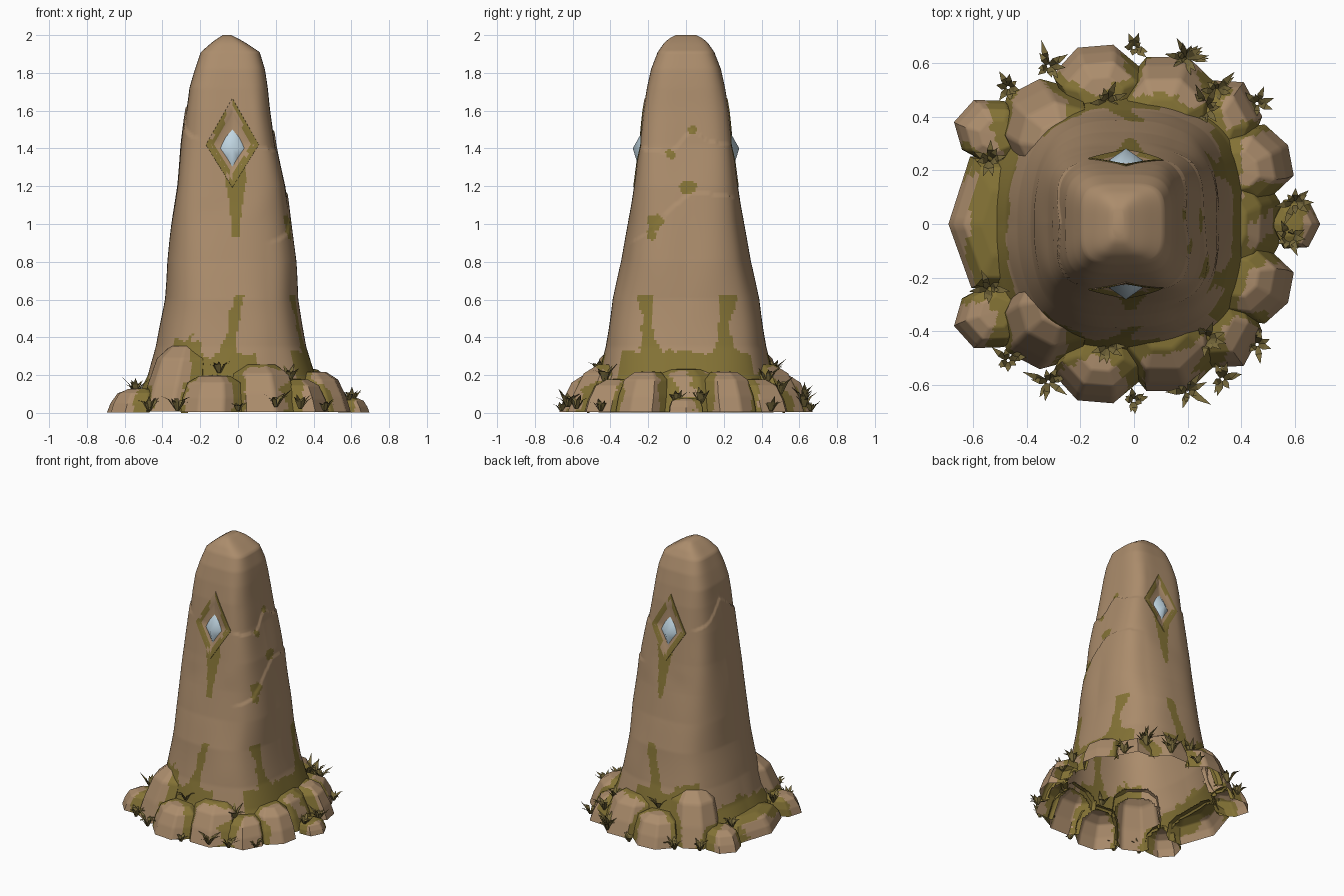
import bpy, bmesh, math, random
from mathutils import Vector, noise

if "Cube" in bpy.data.objects:
    bpy.data.objects.remove(bpy.data.objects["Cube"])


def material(name, rgb):
    m = bpy.data.materials.new(name)
    m.diffuse_color = (*rgb, 1)
    m.use_nodes = True
    m.node_tree.nodes["Principled BSDF"].inputs["Base Color"].default_value = m.diffuse_color
    return m


ROCK = material("brown rock", (0.41, 0.265, 0.15))
MOSS = material("moss", (0.23, 0.17, 0.036))
GRASS = material("dry grass", (0.19, 0.145, 0.045))
GEM = material("pale crystal", (0.53, 0.67, 0.76))


def finish(bm, name, mats, angle=None):
    me = bpy.data.meshes.new(name)
    bm.to_mesh(me)
    bm.free()
    for m in mats:
        me.materials.append(m)
    ob = bpy.data.objects.new(name, me)
    bpy.context.collection.objects.link(ob)
    if angle:
        bpy.ops.object.select_all(action='DESELECT')
        bpy.context.view_layer.objects.active = ob
        ob.select_set(True)
        bpy.ops.object.shade_smooth_by_angle(angle=math.radians(angle))
    return ob


def ramp(a, b, v):
    t = min(1, max(0, (v - a) / (b - a)))
    return t * t * (3 - 2 * t)


def polyline(pts, t):
    for a, b in zip(pts, pts[1:]):
        if t <= b[0]:
            return a[1] + (b[1] - a[1]) * max(0, (t - a[0]) / (b[0] - a[0]))
    return pts[-1][1]


# Pillar profile: height, left x, right x, half depth
PROFILE = [(0, -.56, .49, .55), (.1, -.52, .45, .5), (.2, -.47, .40, .46), (.35, -.43, .355, .425),
           (.6, -.385, .31, .39), (.8, -.37, .30, .34), (1.0, -.345, .275, .305), (1.2, -.32, .25, .275),
           (1.42, -.30, .205, .247), (1.6, -.278, .178, .227), (1.72, -.26, .16, .207), (1.82, -.228, .142, .185),
           (1.91, -.197, .115, .15), (1.96, -.14, .04, .115), (1.985, -.105, -.005, .085), (2.0, -.08, -.035, .055)]


def section(z):
    l, r, d = (polyline([(p[0], p[i]) for p in PROFILE], z) for i in (1, 2, 3))
    return (l + r) / 2, (r - l) / 2, d


def power(z):
    return 2.6 + 1.2 * ramp(.5, 1.4, z)


def core_level(p):
    cx, hw, hd = section(p.z)
    n = power(p.z)
    return (abs((p.x - cx) / hw) ** n + abs(p.y / hd) ** n) ** (1 / n)


def front_depth(x, z):
    cx, hw, hd = section(z)
    n = power(z)
    return hd * max(0, 1 - abs((x - cx) / hw) ** n) ** (1 / n)


# Base rocks: x, y, radius x, radius y, height, sides, turn; tops lean inwards
HALF = [(-.545, .35, .125, .12, .13, 7, .2), (-.335, .375, .18, .165, .36, 8, .1), (-.135, .535, .16, .15, .20, 7, .3),
        (.125, .445, .19, .185, .26, 8, .4), (.325, .385, .15, .165, .18, 7, .1), (.445, .225, .15, .145, .22, 8, .5)]
ROCKS = [(x, s * y, rx, ry, h, n, s * t) for x, y, rx, ry, h, n, t in HALF for s in (1, -1)]
ROCKS += [(-.52, 0, .18, .28, .13, 6, math.pi), (.42, 0, .135, .21, .235, 8, .39), (.61, 0, .085, .1, .08, 6, 0)]


def rock_centre(r, z):
    k = 1 - .28 * z / math.hypot(r[0], r[1])
    return r[0] * k, r[1] * k


def rock_level(r, p):
    """Below 1 inside the rock, above 1 outside."""
    x, y = rock_centre(r, p.z)
    return (abs((p.x - x) / r[2]) ** 2.4 + abs((p.y - y) / r[3]) ** 2.4 + (p.z / r[4]) ** 4) ** .4


def wobble(p, s=9):
    return noise.noise(p * s)


# Moss rule for the pillar
SPOTS = [(-.17, 1.0, .04), (0, 1.19, .035), (-.08, 1.37, .025), (.03, 1.5, .03), (-.19, .95, .03)]


def pillar_moss(p):
    w = wobble(p) + .4 * wobble(p, 30)
    if p.z < .2 + .07 * w:
        return True
    cx, hw, hd = section(p.z)
    facing_x = abs(p.x - cx) / hw > abs(p.y) / hd
    if p.z < .32 + .05 * w and (facing_x or -.2 < p.x < .1) and p.x > -.3:
        return True
    # Patch above the tall left rock
    if -.4 < p.x < -.2 and p.z < .38 + .06 * w and not facing_x:
        return True
    if not facing_x:
        line = -.06 + .22 * (p.z - .3)
        if p.z < .62 and abs(p.x - line) < .032 + .02 * w + max(0, .4 - p.z) * .25:
            return True
        return .93 < p.z < 1.3 and abs(p.x + .015) < .018 + .11 * (p.z - .93) + .012 * w
    if p.z < .62:
        return p.x > 0 and abs(abs(p.y) - .2 - .08 * (p.z - .4)) < .035 + .025 * w + max(0, .4 - p.z) * .3
    return p.x > 0 and any(math.hypot(p.y - a, p.z - b) < r * (1 + w) for a, b, r in SPOTS)


# Standing pillar with stepped slab seams on the sides
LOWER = [(-.3, .9), (-.2, .95), (-.08, 1.08), (.03, 1.17), (.3, 1.14)]
UPPER = [(-.3, 1.41), (-.08, 1.38), (.03, 1.5), (.12, 1.44), (.3, 1.41)]
LEFT = [(-.3, 1.41), (-.15, 1.5), (0, 1.62), (.12, 1.5), (.3, 1.41)]
SEG, RINGS = 176, 176
bm = bmesh.new()
rows = []
for i in range(RINGS + 1):
    z = 2 * i / RINGS
    cx, hw, hd = section(z)
    n = power(z)
    row = []
    for j in range(SEG):
        a = 2 * math.pi * j / SEG
        c, s = math.cos(a), math.sin(a)
        k = (abs(c) ** n + abs(s) ** n) ** (-1 / n)
        x, y = hw * c * k, hd * s * k
        side = ramp(.5, .75, abs(c)) * (1 - ramp(1.55, 1.85, z))
        if c > 0:
            inset = .008 * (z > polyline(UPPER, y)) + .007 * (z > polyline(LOWER, y)) - .008
        else:
            inset = .007 * (z > polyline(LEFT, y)) - .003
        calm = ramp(1.0, 1.15, z) * (1 - ramp(.4, .7, abs(c)))
        bulge = .009 * noise.noise(Vector((x * 4, abs(y) * 4, z * 2.5))) * (1 - ramp(1.6, 1.85, z)) * (1 - calm)
        f = 1 + (bulge - inset * side) / max(hw, .1)
        row.append(bm.verts.new((cx + x * f, y * f, z)))
    rows.append(row)
for lo, hi in zip(rows, rows[1:]):
    for j in range(SEG):
        bm.faces.new((lo[j - 1], lo[j], hi[j], hi[j - 1]))
bm.faces.new(rows[-1])
hidden = []
for f in bm.faces:
    p = f.calc_center_median()
    f.material_index = int(pillar_moss(p)) if p.z < 1.9 else 0
    # Open the diamond recesses and drop the skirt hidden inside rocks
    in_diamond = abs(p.x + .03) / .14 + abs(p.z - 1.43) / .235 < .86 and abs(p.y) > .15
    if in_diamond or any(rock_level(r, p) < .85 for r in ROCKS):
        hidden.append(f)
bmesh.ops.delete(bm, geom=hidden, context='FACES')
finish(bm, "stone_pillar", [ROCK, MOSS], 40)

# Chunky base rocks with moss in the crevices
for idx, r in enumerate(ROCKS):
    rx, ry, h, n, turn = r[2:]
    random.seed(20 + (idx // 2 if idx < 12 else idx))
    jit = [random.uniform(.96, 1.07) for _ in range(n)]
    if r[1] < 0:
        jit = [jit[-k % n] for k in range(n)]
    bm = bmesh.new()
    rings = []
    for sc, hz in ((1, 0.02), (.97, .4), (.84, .8), (.5, .98)):
        x, y = rock_centre(r, hz * h)
        rings.append([bm.verts.new((x + rx * sc * jit[k] * math.cos(turn + 2 * math.pi * k / n),
                                    y + ry * sc * jit[k] * math.sin(turn + 2 * math.pi * k / n),
                                    hz * h)) for k in range(n)])
    for lo, hi in zip(rings, rings[1:]):
        for k in range(n):
            bm.faces.new((lo[k - 1], lo[k], hi[k], hi[k - 1]))
    top = bm.verts.new((*rock_centre(r, h), h))
    for k in range(n):
        bm.faces.new((rings[-1][k - 1], rings[-1][k], top))
    bmesh.ops.subdivide_edges(bm, edges=bm.edges[:], cuts=7, use_grid_fill=True)
    others = [o for o in ROCKS if o is not r]
    drop = []
    for f in bm.faces:
        p = f.calc_center_median()
        core = core_level(p)
        w = wobble(p) + .4 * wobble(p, 30)
        near = min(rock_level(o, p) for o in others)
        if core < .95 or near < .82:
            drop.append(f)
        mossy = near < 1.22 + .25 * w or (core < 1.09 + .1 * w and p.x > -.25)
        if idx == 12:
            mossy = p.x > -.61 + .05 * w
        elif idx == 14:
            mossy = p.x < .62 + .08 * w
        f.material_index = int(mossy)
    bmesh.ops.delete(bm, geom=drop, context='FACES')
    finish(bm, f"base_rock_{idx + 1}", [ROCK, MOSS], 48)

# Recessed diamond setting and crystal on front and back
CORNERS = ((0, .235), (.14, -.01), (0, -.235), (-.14, -.01))
for side, label in ((-1, "front"), (1, "back")):
    bm = bmesh.new()
    loops = []
    for scale, lift in ((1.01, -.003), (1, .004), (.85, .001), (.70, -.005), (.6, -.010), (.2, -.014)):
        loop = []
        for k in range(32):
            a, b = CORNERS[k // 8], CORNERS[(k // 8 + 1) % 4]
            t = (k % 8) / 8
            px = -.03 + scale * (a[0] + (b[0] - a[0]) * t)
            pz = 1.43 + scale * (a[1] + (b[1] - a[1]) * t)
            loop.append(bm.verts.new((px, side * (front_depth(px, pz) + lift), pz)))
        loops.append(loop)
    for n, (o, i) in enumerate(zip(loops, loops[1:])):
        for k in range(32):
            q = (o[k], o[k - 1], i[k - 1], i[k])
            f = bm.faces.new(q if side > 0 else q[::-1])
            f.material_index = int(n < 3 and wobble(f.calc_center_median(), 14) > (-.35, -.35, -.2)[n])
    finish(bm, f"{label}_diamond_setting", [ROCK, MOSS], 30)

    bm = bmesh.new()
    rim = []
    for px, pz in ((0, .1), (.035, .06), (.065, 0), (.03, -.05), (0, -.1), (-.03, -.05), (-.065, 0), (-.035, .06)):
        rim.append(bm.verts.new((-.03 + px, side * (front_depth(px - .03, 1.4 + pz) - .012), 1.4 + pz)))
    apex = bm.verts.new((-.03, side * .282, 1.4))
    for k in range(8):
        q = (rim[k], rim[k - 1], apex)
        bm.faces.new(q if side > 0 else q[::-1])
    finish(bm, f"{label}_crystal", [GEM], 80)

# Grass tufts: x, y, z, size
TUFTS = [(-.47, .51, .01, .09), (-.32, .59, .01, .11), (0, .66, .01, .06), (.2, .625, .03, .1),
         (.46, .45, .01, .08), (-.54, .24, .10, .09), (.27, .43, .16, .11), (-.1, .46, .21, .09)]
TUFTS = [(x, s * y, z, l) for x, y, z, l in TUFTS for s in (1, -1)]
TUFTS += [(.6, .08, .05, .11), (.58, -.05, .05, .09), (.31, .5, .1, .11), (.19, .62, .06, .1), (.33, -.58, .02, .09)]
random.seed(8)
bm = bmesh.new()
for x, y, z, size in TUFTS:
    for k in range(9):
        a = k * 2.4 + random.uniform(-.4, .4)
        out, across = Vector((math.cos(a), math.sin(a), 0)), Vector((-math.sin(a), math.cos(a), 0))
        ln, lean = size * random.uniform(.7, 1.1), random.uniform(.35, 1)
        base = Vector((x, y, z)) + out * .006
        mid = base + out * ln * .4 * lean + Vector((0, 0, ln * .55))
        end = base + out * ln * .9 * lean + Vector((0, 0, ln * random.uniform(.5, .95)))
        v = [bm.verts.new(p) for p in (base + across * .007, base - across * .007,
                                       mid - across * .012, mid + across * .012, end)]
        bm.faces.new(v[:4])
        bm.faces.new((v[3], v[2], v[4]))
finish(bm, "grass_tufts", [GRASS])
